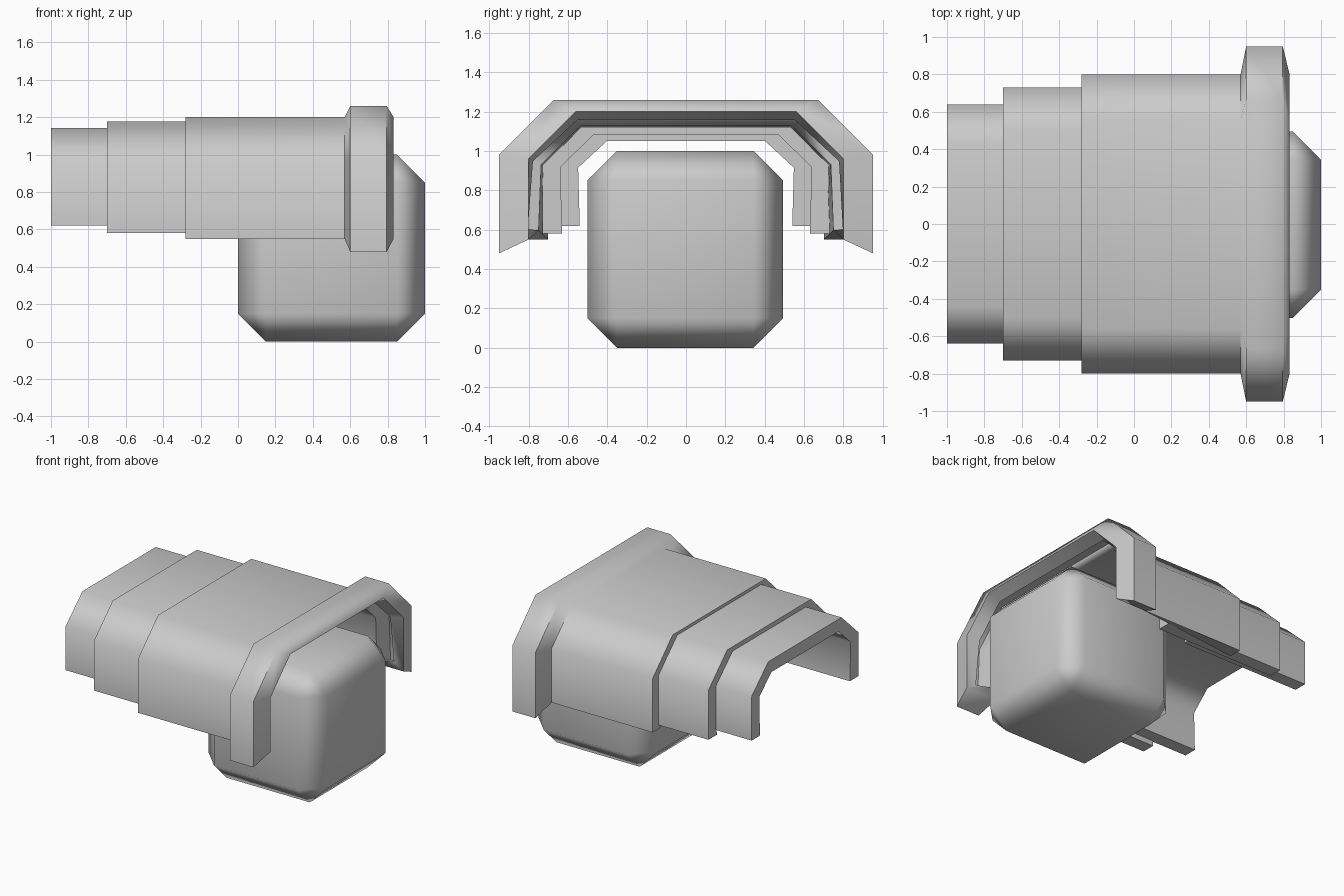
import bpy, bmesh, math

if "Cube" in bpy.data.objects:
    bpy.data.objects.remove(bpy.data.objects["Cube"])


def arch(side, top, flat, shoulder, bottom):
    """Open chamfered arch in the YZ plane, mirrored about y = 0."""
    half = [(side, bottom), (side, shoulder), (flat, top)]
    return half + [(-y, z) for y, z in reversed(half)]


def make_object(name, bm):
    me = bpy.data.meshes.new(name)
    bm.to_mesh(me)
    bm.free()
    ob = bpy.data.objects.new(name, me)
    bpy.context.collection.objects.link(ob)
    return ob


def finish(ob, angle=70):
    """Smooth shading with sharp rims and face-weighted normals."""
    bpy.ops.object.select_all(action='DESELECT')
    ob.select_set(True)
    bpy.context.view_layer.objects.active = ob
    bpy.ops.object.shade_smooth_by_angle(angle=math.radians(angle))
    mod = ob.modifiers.new("weighted", 'WEIGHTED_NORMAL')
    mod.keep_sharp = True


def shell(name, stations, flare_start=None, thickness=0.1):
    """Loft arches along x as a sheet, then thicken it inward."""
    bm = bmesh.new()
    rows = [[bm.verts.new((x, y, z)) for y, z in prof] for x, prof in stations]
    for a, b in zip(rows, rows[1:]):
        for i in range(len(a) - 1):
            bm.faces.new((a[i], a[i + 1], b[i + 1], b[i]))
    # close the underside of the flared collar
    if flare_start is not None:
        for end in (0, -1):
            bm.faces.new([r[end] for r in rows[flare_start:flare_start + 4]])
    bmesh.ops.recalc_face_normals(bm, faces=bm.faces[:])
    roof = max(bm.faces, key=lambda f: abs(f.normal.z) * f.calc_area())
    if roof.normal.z < 0:
        bmesh.ops.reverse_faces(bm, faces=bm.faces[:])
    ob = make_object(name, bm)
    mod = ob.modifiers.new("thickness", 'SOLIDIFY')
    mod.thickness = thickness
    mod.offset = -1
    bpy.context.view_layer.objects.active = ob
    bpy.ops.object.modifier_apply(modifier=mod.name)
    finish(ob)
    return ob


# Telescoping rear sleeves, each reaching forward inside the next one
shell("rear_sleeve", [(x, arch(0.64, 1.143, 0.44, 0.955, 0.62)) for x in (-1.0, 0.0)])
shell("middle_sleeve", [(x, arch(0.73, 1.177, 0.505, 0.957, 0.58)) for x in (-0.7, 0.3)])

# Main hood with flared front collar
body = arch(0.80, 1.20, 0.56, 0.96, 0.55)
flare = arch(0.95, 1.26, 0.67, 0.98, 0.48)
shell("front_hood", [(-0.28, body), (0.57, body), (0.60, flare), (0.795, flare), (0.832, body)],
      flare_start=1)

# Chamfered block under the hood
bm = bmesh.new()
bmesh.ops.create_cube(bm, size=1.0)
bmesh.ops.scale(bm, verts=bm.verts[:], vec=(1, 0.995, 1))
bmesh.ops.bevel(bm, geom=bm.edges[:], offset=0.15, segments=1, affect='EDGES')
bmesh.ops.translate(bm, verts=bm.verts[:], vec=(0.5, -0.004, 0.5))
finish(make_object("block", bm))
